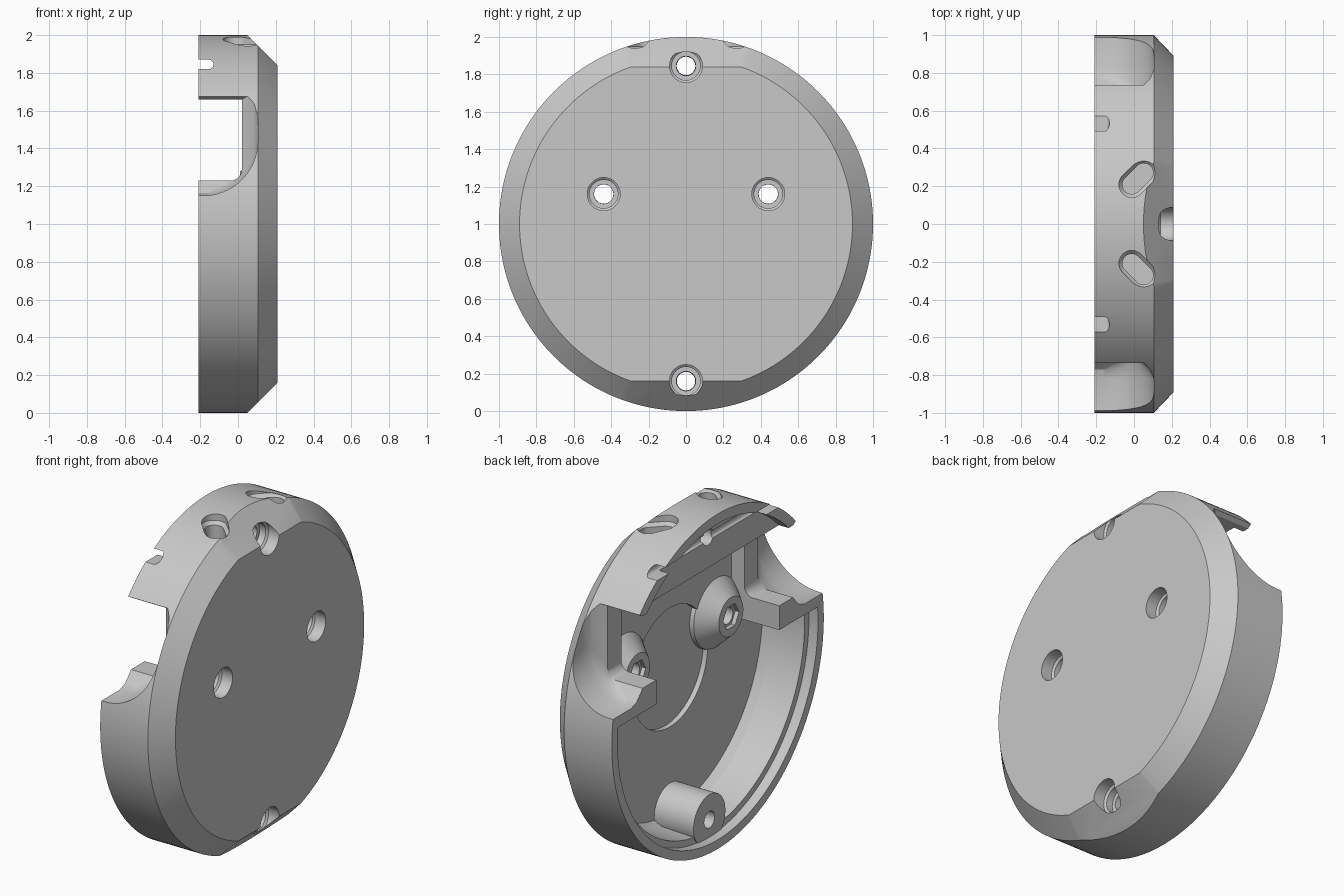
import bpy, bmesh, math
from math import cos, sin, pi, asin

if "Cube" in bpy.data.objects:
    bpy.data.objects.remove(bpy.data.objects["Cube"], do_unlink=True)


def loft(name, rings):
    """Closed solid through rings that have equal point counts."""
    bm = bmesh.new()
    loops = [[bm.verts.new(p) for p in ring] for ring in rings]
    n = len(loops[0])
    for a, b in zip(loops, loops[1:]):
        for i in range(n):
            j = (i + 1) % n
            bm.faces.new((a[i], a[j], b[j], b[i]))
    bm.faces.new(loops[0])
    bm.faces.new(loops[-1])
    bmesh.ops.recalc_face_normals(bm, faces=bm.faces)
    mesh = bpy.data.meshes.new(name)
    bm.to_mesh(mesh)
    bm.free()
    ob = bpy.data.objects.new(name, mesh)
    bpy.context.collection.objects.link(ob)
    return ob


def arc(cu, cv, r, start, end, n):
    return [(cu + r * cos(start + (end - start) * i / n),
             cv + r * sin(start + (end - start) * i / n)) for i in range(n + 1)]


def turned(name, profile, y=0, z=1, n=48):
    """Turned solid along x from (x, radius) pairs."""
    return loft(name, [[(x, u, v) for u, v in arc(y, z, r, 0, 2 * pi, n)[:-1]]
                       for x, r in profile])


def along_x(name, outline, x0, x1):
    return loft(name, [[(x, u, v) for u, v in outline] for x in (x0, x1)])


def along_y(name, outline, y0, y1):
    return loft(name, [[(u, y, v) for u, v in outline] for y in (y0, y1)])


def capsule(cu, cv, half, r, tilt):
    """Stadium outline whose long axis is tilted."""
    du, dv = half * cos(tilt), half * sin(tilt)
    return (arc(cu + du, cv + dv, r, tilt - pi / 2, tilt + pi / 2, 16)
            + arc(cu - du, cv - dv, r, tilt + pi / 2, tilt + 3 * pi / 2, 16))


def combine(tool, operation="DIFFERENCE"):
    """Apply a boolean to the housing and discard the tool."""
    mod = housing.modifiers.new("cut", "BOOLEAN")
    mod.object, mod.operation, mod.solver = tool, operation, "EXACT"
    tool.hide_render = True
    bpy.ops.object.modifier_apply(modifier=mod.name)
    bpy.data.objects.remove(tool, do_unlink=True)


# Round outer body with chamfered face
housing = turned("housing", [(-0.21, 1), (0.105, 1), (0.21, 0.89)], n=160)
bpy.context.view_layer.objects.active = housing
housing.select_set(True)


# Main cavity: round below the shelves, a narrower bay above
def cavity(r, x):
    a = asin(0.085 / r)
    outline = arc(0, 1, r, a, -pi - a, 96)
    outline += [(-0.58, 1.085), (-0.58, 1.66), (0.58, 1.66), (0.58, 1.085)]
    return [(x, y, z) for y, z in outline]


combine(loft("cavity", [cavity(0.905, -0.3), cavity(0.905, -0.13),
                        cavity(0.895, 0.06), cavity(0.87, 0.105)]))
combine(loft("rim_step", [cavity(0.945, -0.3), cavity(0.945, -0.15)]))
combine(turned("floor_recess", [(0, 0.355), (0.135, 0.355)], n=96))

# Hollow behind the top visor
a = asin(0.62 / 0.94)
combine(along_x("visor_hollow", arc(0, 1, 0.94, a, pi - a, 64), -0.3, -0.145))
# Groove across the visor, opening as a notch at each end
combine(along_y("groove", capsule(-0.25, 1.845, 0.095, 0.025, 0), -0.8, 0.8))


# Flared side windows
def window(side, y, x, z, r, top):
    corner = arc(x - r, z + r, r, -pi / 2, 0, 20)
    outline = [(-0.35, z)] + corner + [(x, top), (-0.35, top)]
    return [(u, side * y, v) for u, v in outline]


for side in (1, -1):
    combine(loft("window", [window(side, 0.5, 0.02, 1.23, 0.05, 1.66),
                            window(side, 0.71, 0.02, 1.23, 0.06, 1.66),
                            window(side, 0.735, 0.05, 1.2, 0.15, 1.676),
                            window(side, 0.77, 0.085, 1.165, 0.25, 1.678),
                            window(side, 0.82, 0.105, 1.15, 0.29, 1.678),
                            window(side, 1.1, 0.105, 1.15, 0.29, 1.678)]))
    # Slanted pocket in the top edge
    slot = capsule(0.02, side * 0.24, 0.045, 0.068, side * pi / 4)
    lead = capsule(0.02, side * 0.24, 0.045, 0.05, side * pi / 4)
    combine(loft("pocket", [[(u, v, z) for u, v in ring]
                            for z, ring in ((2.1, slot), (1.95, slot), (1.93, lead), (1.8, lead))]))

# Screw bosses
for side in (1, -1):
    combine(turned("side_boss", [(0.15, 0.215), (0.11, 0.21), (0.01, 0.115)],
                   side * 0.44, 1.16), "UNION")
combine(turned("bottom_boss", [(-0.155, 0.15), (0.12, 0.15)], 0, 0.16), "UNION")

# Flat slanted chamfers at top and bottom
for side in (1, -1):
    combine(along_y("slant", [(0, 1 + side * 1.05), (0.35, 1 + side * 1.05),
                              (0.35, 1 + side * 0.7)], -1.2, 1.2))

# Screw holes with wide outer bores
for y, z in ((0, 1.845), (0, 0.16), (0.44, 1.16), (-0.44, 1.16)):
    combine(turned("screw_hole", [(0.3, 0.088), (0.14, 0.088), (0.13, 0.076),
                                  (0.09, 0.076), (0.089, 0.052), (-0.3, 0.048)], y, z))
    if y:
        combine(turned("nut_seat", [(-0.3, 0.075), (0.035, 0.075)], y, z, 6))

# Single grey finish
grey = bpy.data.materials.new("grey")
grey.use_nodes = True
colour = (0.58, 0.58, 0.58, 1)
grey.diffuse_color = colour
grey.node_tree.nodes["Principled BSDF"].inputs["Base Color"].default_value = colour
housing.data.materials.clear()
housing.data.materials.append(grey)
for face in housing.data.polygons:
    face.material_index = 0
bpy.ops.object.shade_smooth_by_angle(angle=math.radians(25))
